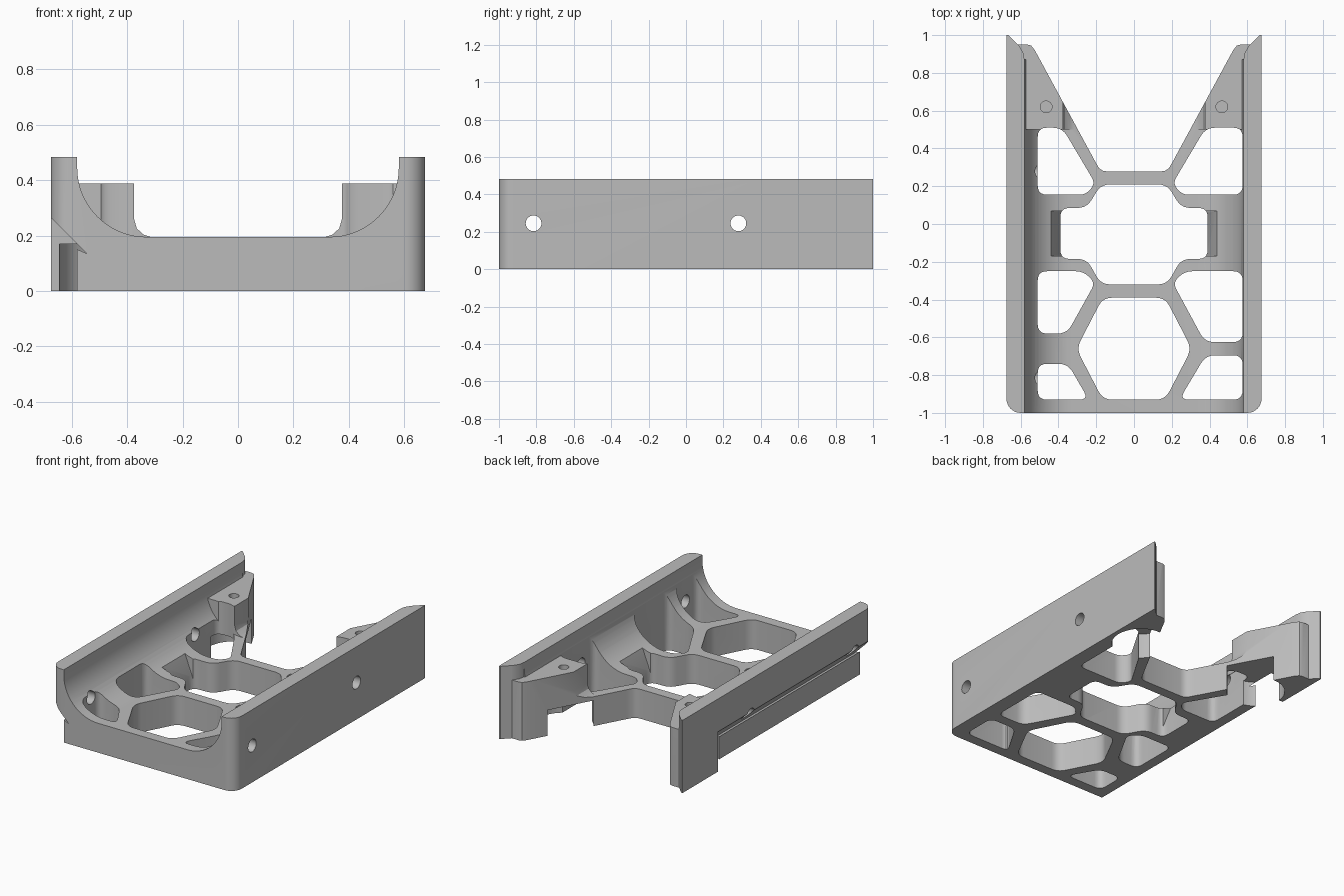
import bpy, bmesh, math
from mathutils import Vector

cube = bpy.data.objects.get("Cube")
if cube:
    bpy.data.objects.remove(cube)

grey = bpy.data.materials.new("plain grey")
grey.use_nodes = True
colour = (0.5, 0.5, 0.5, 1)
grey.diffuse_color = colour
grey.node_tree.nodes["Principled BSDF"].inputs["Base Color"].default_value = colour


def rounded(points, radius, steps=5):
    """Round every corner of a polygon with a short curve."""
    out = []
    pts = [Vector(p) for p in points]
    for i, p in enumerate(pts):
        a, b = pts[i - 1] - p, pts[(i + 1) % len(pts)] - p
        cut = min(radius, a.length * 0.45, b.length * 0.45)
        start, end = p + a.normalized() * cut, p + b.normalized() * cut
        for k in range(steps + 1):
            t = k / steps
            out.append(start * (1 - t) ** 2 + p * 2 * t * (1 - t) + end * t * t)
    return out


def prism(name, points, low, high, axis="z"):
    """Extrude a polygon along z, or an x-z profile along y."""
    bm = bmesh.new()
    place = (lambda p, h: (p[0], p[1], h)) if axis == "z" else (lambda p, h: (p[0], h, p[1]))
    face = bm.faces.new([bm.verts.new(place(p, low)) for p in points])
    moved = bmesh.ops.extrude_face_region(bm, geom=[face])["geom"]
    shift = Vector(place((0, 0), high - low))
    bmesh.ops.translate(bm, vec=shift, verts=[v for v in moved if isinstance(v, bmesh.types.BMVert)])
    bmesh.ops.recalc_face_normals(bm, faces=bm.faces)
    mesh = bpy.data.meshes.new(name)
    bm.to_mesh(mesh)
    bm.free()
    obj = bpy.data.objects.new(name, mesh)
    bpy.context.collection.objects.link(obj)
    return obj


def circle(x, y, r, n=40):
    return [(x + r * math.cos(math.tau * i / n), y + r * math.sin(math.tau * i / n)) for i in range(n)]


def combine(target, tool, operation):
    """Apply one boolean and discard its tool."""
    tool.hide_render = True
    mod = target.modifiers.new(operation, "BOOLEAN")
    mod.operation, mod.solver, mod.object = operation, "EXACT", tool
    graph = bpy.context.evaluated_depsgraph_get()
    mesh = bpy.data.meshes.new_from_object(target.evaluated_get(graph))
    target.modifiers.clear()
    target.data = mesh
    bpy.data.objects.remove(tool)


def mirror(points):
    return points + [(-x, y) for x, y in reversed(points)]


# Tray cross-section: floor, curved flanks and upright walls
flank = [(0.33 + 0.25 * math.sin(a), 0.445 - 0.25 * math.cos(a))
         for a in (math.pi / 2 * i / 16 for i in range(17))]
tray = prism("bracket_tray", mirror([(0.675, 0), (0.675, 0.483), (0.58, 0.483)] + flank[::-1]),
             -1, 1.02, "y")

# Screw pads at the back
for s in (1, -1):
    pad = [(0.62, 0.02), (0.62, 0.387), (0.375, 0.387), (0.375, 0.26),
           (0.365, 0.225), (0.34, 0.203), (0.3, 0.19), (0.3, 0.02)]
    combine(tray, prism("pad", [(s * x, z) for x, z in pad], 0.5, 1.01, "y"), "UNION")

# Plan outline with rounded front corners and the notched back
corner = [(0.6 + 0.075 * math.sin(a), -0.925 - 0.075 * math.cos(a))
          for a in (math.pi / 2 * i / 8 for i in range(9))]
back = [(0.675, 1), (0.665, 1), (0.615, 0.95), (0.565, 0.95), (0.545, 0.945), (0.525, 0.92),
        (0.205, 0.33), (0.185, 0.295), (0.165, 0.282), (0.14, 0.278)]
combine(tray, prism("outline", mirror(corner + back), -0.2, 0.8), "INTERSECT")

# Windows through the floor
side = {1: 0.575, -1: -0.51}
windows = [
    [(-0.165, -0.39), (0.165, -0.39), (0.305, -0.66), (0.165, -0.93), (-0.165, -0.93), (-0.305, -0.66)],
    mirror([(0.175, 0.21), (0.25, 0.085), (0.39, 0.085), (0.39, -0.185), (0.25, -0.185), (0.175, -0.32)]),
    [(side[1], -0.25), (0.27, -0.25), (0.205, -0.31), (0.375, -0.625), (side[1], -0.625)],
    [(side[1], -0.695), (0.38, -0.695), (0.24, -0.93), (side[1], -0.93)],
    [(side[-1], -0.25), (-0.27, -0.25), (-0.205, -0.31), (-0.355, -0.58), (side[-1], -0.58)],
    [(side[-1], -0.74), (-0.35, -0.74), (-0.24, -0.93), (side[-1], -0.93)],
]
for s in (1, -1):
    windows.append([(side[s], 0.51), (s * 0.38, 0.51), (s * 0.205, 0.215), (s * 0.255, 0.155), (side[s], 0.155)])
for shape in windows:
    combine(tray, prism("window", rounded(shape, 0.05), -0.1, 0.6), "DIFFERENCE")

for s in (1, -1):
    # Sloped ends of the middle window
    slope = [(0.38, 0.07), (0.47, 0.3), (0.3, 0.3), (0.3, 0.07)]
    combine(tray, prism("slope", [(s * x, z) for x, z in slope], -0.17, 0.07, "y"), "DIFFERENCE")
    # Screw hole and the round relief under each pad
    combine(tray, prism("screw_hole", circle(s * 0.465, 0.62, 0.031), 0.25, 0.6), "DIFFERENCE")
    combine(tray, prism("relief", circle(s * 0.465, 0.62, 0.18), -0.1, 0.17), "DIFFERENCE")
    # Chamfered inner tips of the walls
    tip = [(0.5, 0.87), (0.58, 0.87), (0.587, 0.91), (0.61, 0.945), (0.66, 1.0), (0.64, 1.1), (0.5, 1.1)]
    combine(tray, prism("tip", [(s * x, y) for x, y in tip], 0.387, 0.6), "DIFFERENCE")

# Undercut below the wall on one side, ending before the back
undercut = [(-0.75, 0.34), (-0.545, 0.135), (-0.58, 0.15), (-0.58, -0.1), (-0.75, -0.1)]
combine(tray, prism("undercut", undercut, -1.1, 0.63, "y"), "DIFFERENCE")

# Cross holes through both walls
for y in (-0.815, 0.28):
    hole = prism("cross_hole", circle(0, 0, 0.042), -0.8, 0.8)
    hole.rotation_euler = (0, math.pi / 2, 0)
    hole.location = (0, y, 0.245)
    combine(tray, hole, "DIFFERENCE")

# Finish
tray.data.materials.clear()
tray.data.materials.append(grey)
for poly in tray.data.polygons:
    poly.material_index = 0
bpy.ops.object.select_all(action="DESELECT")
tray.select_set(True)
bpy.context.view_layer.objects.active = tray
bpy.ops.object.shade_smooth_by_angle(angle=math.radians(30))
